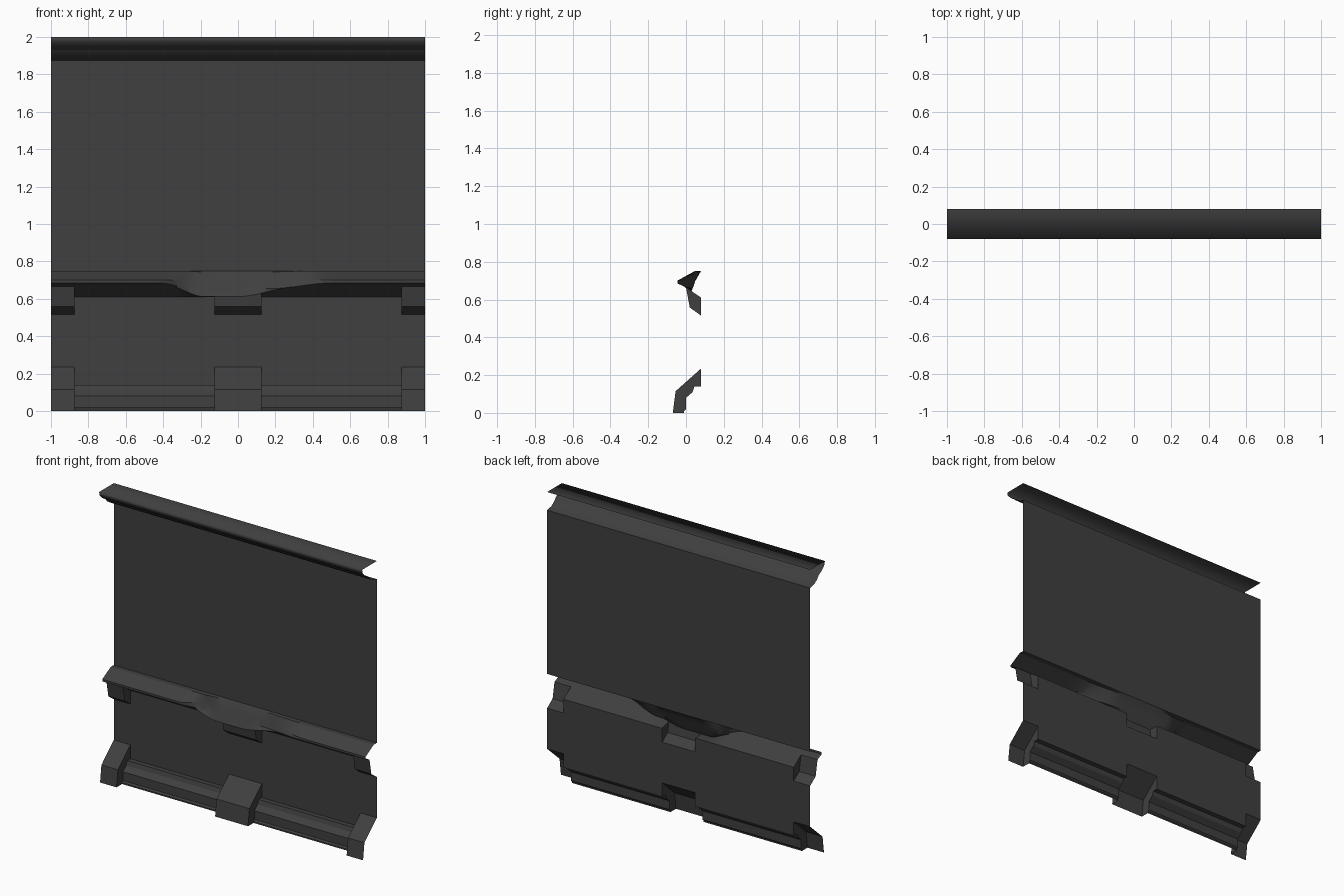
import bpy, bmesh, math

if "Cube" in bpy.data.objects:
    bpy.data.objects.remove(bpy.data.objects["Cube"])

# One dark grey for the whole panel
grey = bpy.data.materials.new("dark_grey")
grey.diffuse_color = (0.05, 0.05, 0.05, 1)
grey.use_nodes = True
grey.node_tree.nodes["Principled BSDF"].inputs["Base Color"].default_value = grey.diffuse_color
BACK = 0.08
BLOCKS = [(-1, -.875), (-.125, .125), (.875, 1)]
BAYS = [(-.875, -.125), (.125, .875)]


def finish(bm, name, angle):
    bmesh.ops.remove_doubles(bm, verts=bm.verts, dist=0.0005)
    me = bpy.data.meshes.new(name)
    bm.to_mesh(me)
    bm.free()
    ob = bpy.data.objects.new(name, me)
    bpy.context.collection.objects.link(ob)
    me.materials.append(grey)
    bpy.ops.object.select_all(action='DESELECT')
    ob.select_set(True)
    bpy.context.view_layer.objects.active = ob
    bpy.ops.object.shade_smooth_by_angle(angle=math.radians(angle))
    return ob


def loft(bm, xs, profile):
    """Open sheet: profile(x) gives (y, z) points from top to bottom."""
    rows = [[bm.verts.new((x, y, z)) for y, z in profile(x)] for x in xs]
    for a, b in zip(rows, rows[1:]):
        for i in range(len(a) - 1):
            bm.faces.new((a[i], a[i + 1], b[i + 1], b[i]))


def side(bm, x, pts, facing):
    """Flat side of a block, facing +x or -x."""
    f = bm.faces.new([bm.verts.new((x, y, z)) for y, z in pts])
    f.normal_update()
    if f.normal.x * facing < 0:
        f.normal_flip()


def block_sides(bm, pts):
    for x, facing in ((-.875, 1), (-.125, -1), (.125, 1), (.875, -1)):
        side(bm, x, pts, facing)


def steps(a, b, size=.025):
    n = max(1, round((b - a) / size))
    return [a + (b - a) * i / n for i in range(n + 1)]


# Wall sheets, left open behind the mouldings
bm = bmesh.new()
loft(bm, (-1, 1), lambda x: [(BACK, 1.875), (BACK, .75)])
finish(bm, "upper_wall", 30)
bm = bmesh.new()
for spans, top, bottom in ((BLOCKS, .515, .235), (BAYS, .61, .14)):
    for span in spans:
        loft(bm, span, lambda x: [(BACK, top), (BACK, bottom)])
finish(bm, "lower_wall", 30)

# Cornice: soft rounded cap over a hollow lower curve
bm = bmesh.new()
loft(bm, (-1, 1), lambda x: [(BACK, 2), (-.08, 2), (-.075, 1.975), (-.045, 1.945), (-.015, 1.93)])
finish(bm, "cornice_cap", 179)
bm = bmesh.new()
loft(bm, (-1, 1), lambda x: [(-.015, 1.93), (.005, 1.905), (.035, 1.885), (BACK, 1.875)])
finish(bm, "cornice_lower", 60)

# Chair rail, with a broken stretch in the middle
WHOLE = [(BACK, .75), (.045, .75), (-.045, .70), (-.045, .685), (0, .665)]
BROKEN = [(BACK, .75), (.074, .742), (.05, .70), (.034, .655), (.012, .612)]
LIMITS = [(-.3, .4), (-.32, .42), (-.42, .52), (-.42, .50), (-.36, .32)]


def ease(t):
    t = max(0, min(1, t))
    return t * t * (3 - 2 * t)


def rail_top(x):
    pts = []
    for (y, z), (by, bz), (lo, hi) in zip(WHOLE, BROKEN, LIMITS):
        d = min(ease((x - lo) / .17), ease((hi - x) / .32))
        pts.append((y + (by - y) * d, z + (bz - z) * d))
    return pts


bm = bmesh.new()
for span in BAYS:
    loft(bm, steps(*span), lambda x: rail_top(x) + [(BACK, .61)])
for span in BLOCKS:
    loft(bm, steps(*span), lambda x: rail_top(x) + [(.02, .558), (BACK, .515)])
for x, facing in ((-.875, 1), (-.125, -1), (.125, 1), (.875, -1)):
    side(bm, x, [rail_top(x)[-1], (.02, .558), (BACK, .515), (BACK, .61)], facing)
finish(bm, "chair_rail", 25)

# Skirting: stepped moulding with sloped blocks
MOULDING = [(BACK, .14), (.045, .14), (.035, .11), (0, .08), (0, .02), (-.01, .01), (-.01, 0)]
BLOCK = [(BACK, .235), (-.055, .115), (-.07, 0)]
bm = bmesh.new()
for span in BAYS:
    loft(bm, span, lambda x: MOULDING)
finish(bm, "skirting", 20)
bm = bmesh.new()
for span in BLOCKS:
    loft(bm, span, lambda x: BLOCK)
block_sides(bm, BLOCK + MOULDING[::-1])
finish(bm, "skirting_blocks", 20)
